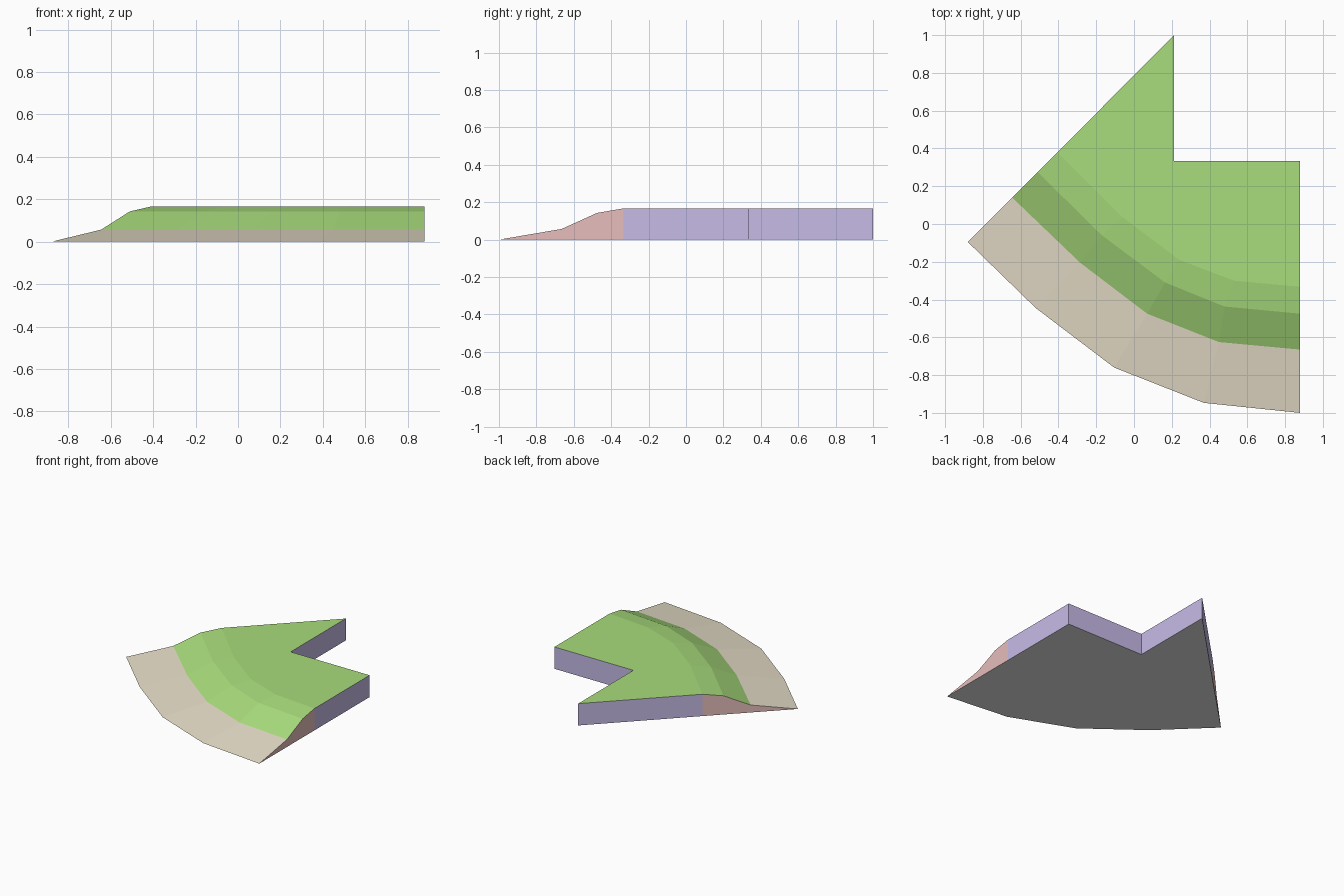
import bpy
import bmesh

cube = bpy.data.objects.get("Cube")
if cube:
    bpy.data.objects.remove(cube, do_unlink=True)


def srgb_material(name, red, green, blue):
    linear = [((c / 255 + 0.055) / 1.055) ** 2.4 for c in (red, green, blue)]
    material = bpy.data.materials.new(name)
    material.use_nodes = True
    colour = (*linear, 1)
    material.diffuse_color = colour
    shader = material.node_tree.nodes["Principled BSDF"]
    shader.inputs["Base Color"].default_value = colour
    shader.inputs["Roughness"].default_value = 0.9
    return material


grass = srgb_material("grass green", 169, 221, 124)
sand = srgb_material("sand beige", 231, 222, 201)
purple = srgb_material("wall lavender", 202, 190, 235)
pink = srgb_material("bank cut pink", 230, 190, 188)
grey = srgb_material("underside pale grey", 229, 229, 229)


def build_part(name, material, faces):
    """Make a flat-shaded object from a list of polygons."""
    bm = bmesh.new()
    for points in faces:
        bm.faces.new([bm.verts.new(p) for p in points])
    bmesh.ops.remove_doubles(bm, verts=bm.verts, dist=0.0005)
    mesh = bpy.data.meshes.new(name)
    bm.to_mesh(mesh)
    bm.free()
    mesh.materials.append(material)
    part = bpy.data.objects.new(name, mesh)
    bpy.context.collection.objects.link(part)
    return part


def ring(z, *points):
    return [(x, y, z) for x, y in points]


def floor(p):
    return (p[0], p[1], 0)


def strip(outer, inner):
    """Quads between two contour lines, facing up."""
    return [(outer[i], outer[i + 1], inner[i + 1], inner[i])
            for i in range(len(outer) - 1)]


# Contour lines of the bank, from the water's edge to the plateau
shore = ring(0, (-0.88, -0.095), (-0.52, -0.445), (-0.105, -0.76), (0.37, -0.947), (0.88, -1))
foot = ring(0.057, (-0.645, 0.14), (-0.285, -0.205), (0.07, -0.475), (0.45, -0.625), (0.88, -0.665))
brow = ring(0.143, (-0.51, 0.275), (-0.17, -0.06), (0.165, -0.31), (0.48, -0.437), (0.88, -0.475))
crest = ring(0.167, (-0.405, 0.38), (-0.06, 0.035), (0.24, -0.19), (0.53, -0.3), (0.88, -0.333))
notch = ring(0.167, (0.88, 0.333), (0.212, 0.333), (0.212, 1))

# Sloping ground
build_part("sand_beach", sand, strip(shore, foot))
build_part("grass_bank", grass, strip(foot, brow) + strip(brow, crest))
build_part("grass_plateau", grass, [crest + notch])

# Vertical walls behind the plateau
edge = [crest[-1]] + notch + [crest[0]]
build_part("plateau_walls", purple,
           [(floor(a), floor(b), b, a) for a, b in zip(edge, edge[1:])])

# Cut ends of the bank
right_profile = [line[0] for line in (shore, foot, brow, crest)]
left_profile = [line[-1] for line in (shore, foot, brow, crest)]
build_part("bank_end_left", pink, [[floor(left_profile[-1])] + left_profile[::-1]])
build_part("bank_end_right", pink, [right_profile + [floor(right_profile[-1])]])

# Underside
outline = shore + [floor(p) for p in edge]
build_part("underside", grey, [outline[::-1]])
